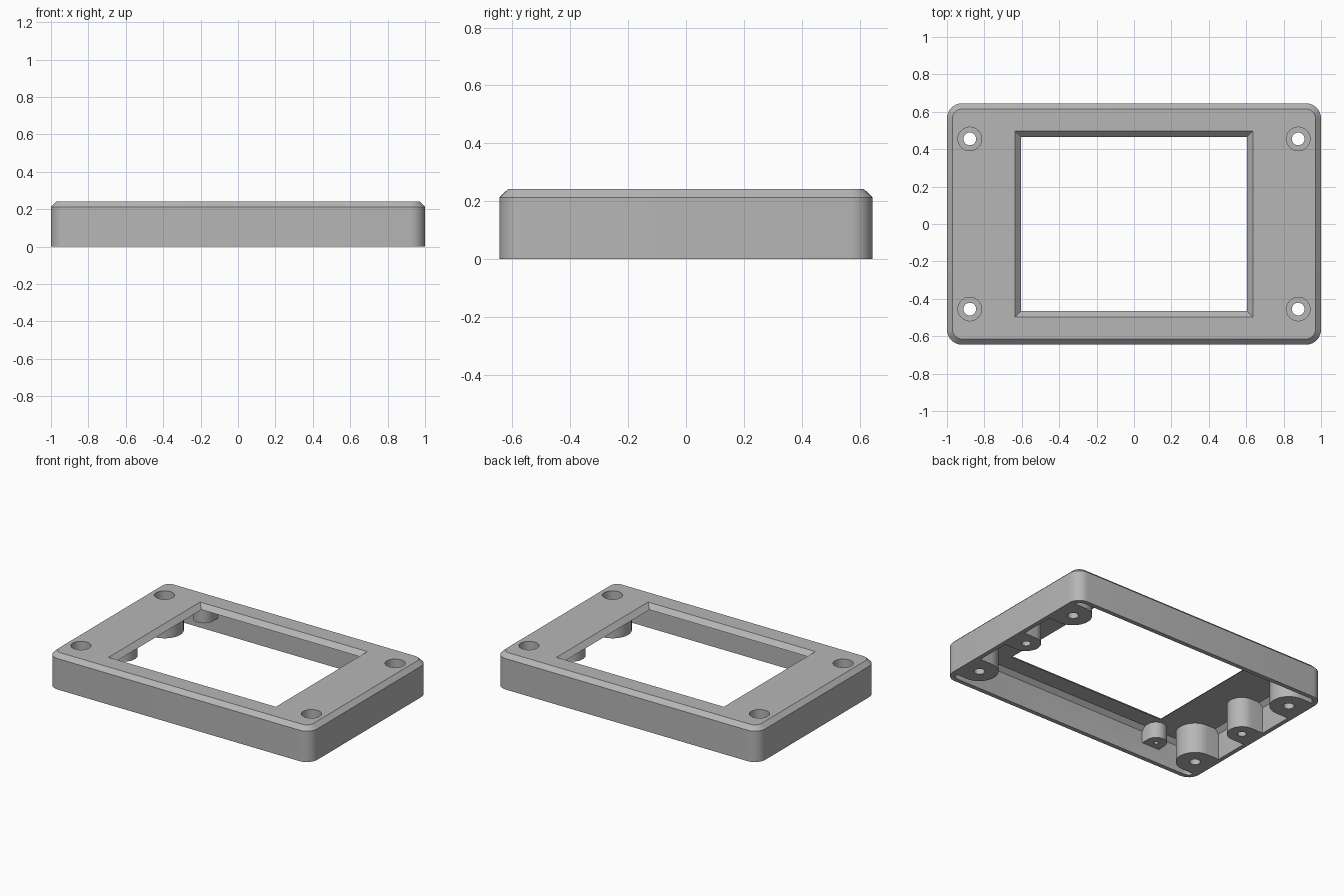
import bpy
import bmesh
import math

if "Cube" in bpy.data.objects:
    bpy.data.objects.remove(bpy.data.objects["Cube"], do_unlink=True)

grey = bpy.data.materials.new("plain grey")
grey.use_nodes = True
colour = (0.47, 0.47, 0.47, 1)
grey.diffuse_color = colour
grey.node_tree.nodes["Principled BSDF"].inputs["Base Color"].default_value = colour


def rounded_rect(hx, hy, r, steps=8):
    """Counter-clockwise outline of a rectangle with round corners."""
    points = []
    for k, (sx, sy) in enumerate([(1, 1), (-1, 1), (-1, -1), (1, -1)]):
        for i in range(steps + 1 if r else 1):
            a = (k + i / steps) * math.pi / 2
            points.append((sx * (hx - r) + r * math.cos(a) * bool(r),
                           sy * (hy - r) + r * math.sin(a) * bool(r)))
    return points


def loft(name, layers):
    """Closed solid through (outline, height) layers, bottom to top."""
    bm = bmesh.new()
    rings = [[bm.verts.new((x, y, z)) for x, y in pts] for pts, z in layers]
    n = len(rings[0])
    for low, high in zip(rings, rings[1:]):
        for i in range(n):
            j = (i + 1) % n
            bm.faces.new((low[i], low[j], high[j], high[i]))
    bm.faces.new(rings[0][::-1])
    bm.faces.new(rings[-1])
    bmesh.ops.recalc_face_normals(bm, faces=bm.faces)
    mesh = bpy.data.meshes.new(name)
    bm.to_mesh(mesh)
    bm.free()
    obj = bpy.data.objects.new(name, mesh)
    obj.data.materials.append(grey)
    bpy.context.collection.objects.link(obj)
    return obj


def cylinder(name, x, y, r, z0, z1):
    pts = [(x + r * math.cos(i * math.tau / 32), y + r * math.sin(i * math.tau / 32))
           for i in range(32)]
    return loft(name, [(pts, z0), (pts, z1)])


def boss(name, x, y, r, z0, direction):
    """Post with a round end, running straight out past the wall."""
    reach = 0.2
    a0 = direction + math.pi / 2
    pts = [(x + r * math.cos(a0 + i * math.pi / 16), y + r * math.sin(a0 + i * math.pi / 16))
           for i in range(17)]
    dx, dy = reach * math.cos(direction), reach * math.sin(direction)
    pts += [(pts[-1][0] + dx, pts[-1][1] + dy), (pts[0][0] + dx, pts[0][1] + dy)]
    return loft(name, [(pts, z0), (pts, 0.3)])


def cut(target, cutter):
    mod = target.modifiers.new("cut", "BOOLEAN")
    mod.operation = "DIFFERENCE"
    mod.solver = "EXACT"
    mod.object = cutter
    bpy.context.view_layer.objects.active = target
    bpy.ops.object.modifier_apply(modifier=mod.name)
    bpy.data.objects.remove(cutter, do_unlink=True)


# Outer shell with a chamfered top edge
case = loft("bezel_case", [
    (rounded_rect(1, 0.645, 0.08), 0),
    (rounded_rect(1, 0.645, 0.08), 0.213),
    (rounded_rect(0.97, 0.615, 0.05), 0.242)])

# Hollow inside, open below, with its own chamfer
cavity = loft("cavity", [
    (rounded_rect(0.97, 0.615, 0.05), -0.05),
    (rounded_rect(0.97, 0.615, 0.05), 0.182),
    (rounded_rect(0.942, 0.587, 0.022), 0.21)])

# Posts are left standing by taking them out of the hollow
for side in (1, -1):
    out = 0 if side > 0 else math.pi
    cut(cavity, boss("middle_post", side * 0.878, 0, 0.093, -0.1, out))
    for end in (1, -1):
        cut(cavity, boss("corner_post", side * 0.878, end * 0.455, 0.12, -0.1, out))
for end in (1, -1):
    cut(cavity, boss("small_post", -0.65, end * 0.56, 0.067, 0.1, end * math.pi / 2))
cut(case, cavity)

# Screen window with sloping sides
cut(case, loft("window", [
    (rounded_rect(0.595, 0.456, 0), 0.2),
    (rounded_rect(0.647, 0.508, 0), 0.252)]))

# Screw holes: through and counterbored at corners, blind elsewhere
for side in (1, -1):
    cut(case, cylinder("blind_hole", side * 0.878, 0, 0.028, -0.1, 0.15))
    for end in (1, -1):
        x, y = side * 0.878, end * 0.455
        cut(case, cylinder("screw_hole", x, y, 0.034, -0.1, 0.3))
        cut(case, cylinder("counterbore", x, y, 0.063, 0.1, 0.3))
for end in (1, -1):
    cut(case, cylinder("pilot_hole", -0.65, end * 0.56, 0.014, 0.05, 0.17))

# Smooth the rounded surfaces, keep the edges crisp
bpy.ops.object.select_all(action="DESELECT")
case.select_set(True)
bpy.context.view_layer.objects.active = case
bpy.ops.object.shade_smooth_by_angle(angle=math.radians(30))
